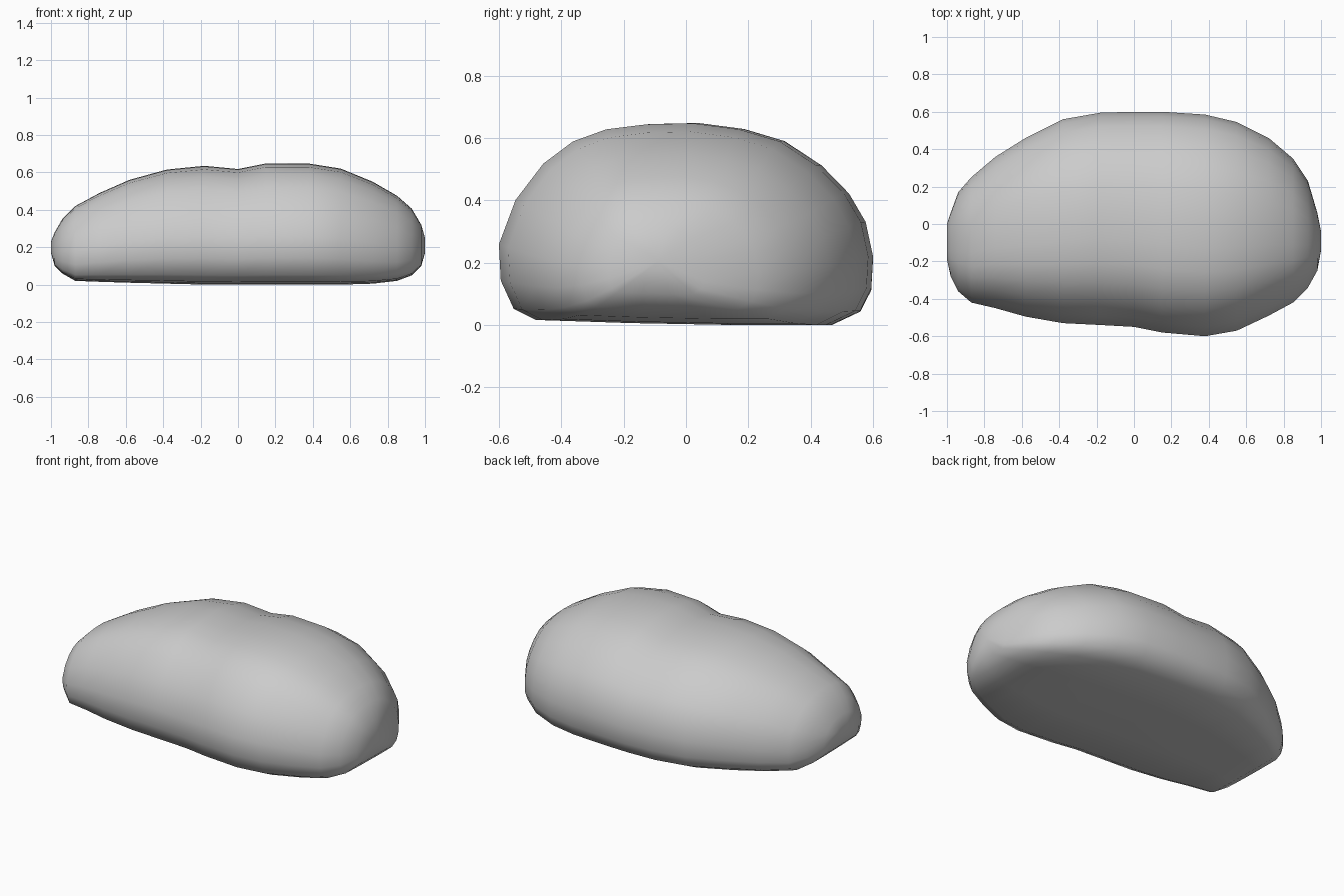
import bpy, bmesh

# Stations along the stone: x, front y, back y, underside z, crest z
stations = [
    (-1.00, -0.19, 0.00, 0.17, 0.23), (-0.98, -0.28, 0.06, 0.10, 0.28),
    (-0.94, -0.36, 0.17, 0.06, 0.35), (-0.87, -0.42, 0.25, 0.02, 0.42),
    (-0.74, -0.45, 0.36, 0.015, 0.49), (-0.58, -0.495, 0.46, 0.01, 0.56),
    (-0.38, -0.53, 0.56, 0.005, 0.615), (-0.18, -0.54, 0.595, 0.0, 0.635),
    (0.00, -0.55, 0.60, 0.0, 0.618), (0.15, -0.58, 0.60, 0.0, 0.648),
    (0.38, -0.60, 0.585, 0.0, 0.647), (0.55, -0.57, 0.545, 0.0, 0.62),
    (0.72, -0.49, 0.46, 0.005, 0.55), (0.85, -0.42, 0.35, 0.02, 0.475),
    (0.93, -0.34, 0.23, 0.05, 0.405), (0.98, -0.25, 0.06, 0.10, 0.32),
    (1.00, -0.14, -0.04, 0.17, 0.25),
]
# Unit cross-section: across -1..1, up 0..1
section = [
    (-1, 0.40), (-0.91, 0.62), (-0.76, 0.80), (-0.60, 0.91), (-0.42, 0.97),
    (-0.2, 0.995), (0.05, 1), (0.30, 0.97), (0.52, 0.91), (0.72, 0.79),
    (0.87, 0.65), (0.96, 0.51), (1, 0.34), (0.99, 0.18), (0.93, 0.07),
    (0.77, 0.0), (0.3, 0.0), (-0.3, 0.01), (-0.80, 0.025), (-0.92, 0.08),
    (-0.99, 0.22),
]

# Loft the sections and close both ends with a fan
bm = bmesh.new()
rings = []
for x, y0, y1, z0, z1 in stations:
    rings.append([bm.verts.new((x, (y0 + y1) / 2 + u * (y1 - y0) / 2,
                                z0 + v * (z1 - z0))) for u, v in section])
n = len(section)
for a, b in zip(rings, rings[1:]):
    for i in range(n):
        j = (i + 1) % n
        bm.faces.new((a[i], a[j], b[j], b[i]))
for ring in (rings[0], rings[-1]):
    cap = bm.faces.new(ring)
    bmesh.ops.poke(bm, faces=[cap])
bmesh.ops.recalc_face_normals(bm, faces=bm.faces[:])
for f in bm.faces:
    f.smooth = True

mesh = bpy.data.meshes.new("stone")
bm.to_mesh(mesh)
bm.free()
stone = bpy.data.objects.new("stone", mesh)
bpy.context.collection.objects.link(stone)

# Plain grey stone
grey = bpy.data.materials.new("stone grey")
grey.diffuse_color = (0.6, 0.6, 0.6, 1)
mesh.materials.append(grey)
